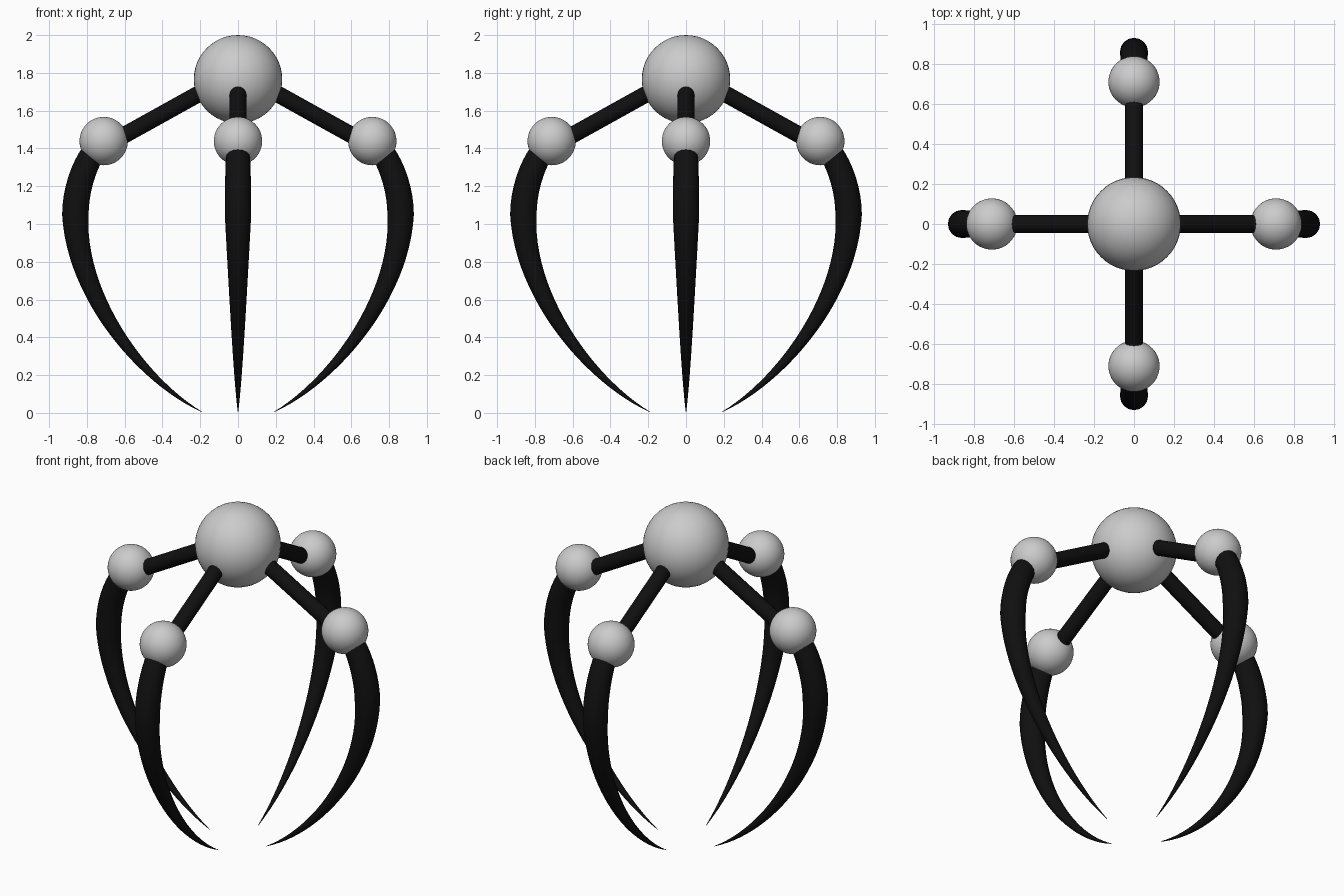
import bpy
from math import pi, atan2
from mathutils import Vector

if "Cube" in bpy.data.objects:
    bpy.data.objects.remove(bpy.data.objects["Cube"])

black = bpy.data.materials.new("black")
black.diffuse_color = (0.005, 0.005, 0.005, 1)
black.use_nodes = True
black.node_tree.nodes["Principled BSDF"].inputs["Base Color"].default_value = black.diffuse_color


def sphere(name, loc, r):
    bpy.ops.mesh.primitive_uv_sphere_add(segments=48, ring_count=24, radius=r, location=loc)
    bpy.context.object.name = name
    bpy.ops.object.shade_smooth()


def rod(name, a, b, r, turn):
    a, b = Vector(a), Vector(b)
    d = b - a
    bpy.ops.mesh.primitive_cylinder_add(vertices=16, radius=r, depth=d.length)
    ob = bpy.context.object
    ob.name = name
    mid = (a + b) / 2
    mid.rotate(Vector((0, 0, 1)).rotation_difference(Vector((0, 0, 1))))
    ob.location = (mid.x * turn[0], mid.x * turn[1], mid.z)
    ob.rotation_euler = (0, atan2(d.x, d.z), turn[2])
    ob.data.materials.append(black)
    bpy.ops.object.shade_smooth_by_angle()


# Claw path: x outward, z up, thickness, with bezier handles before and after
CLAW = [
    ((0.72, 1.43), (0.66, 1.47), (0.795, 1.37), 0.058),
    ((0.861, 1.05), (0.861, 1.20), (0.861, 0.63), 0.070),
    ((0.19, 0.004), (0.52, 0.18), (0.10, -0.04), 0.001),
]


def bezier(p0, p1, p2, p3, t):
    s = 1 - t
    return [s**3 * a + 3 * s * s * t * b + 3 * s * t * t * c + t**3 * d
            for a, b, c, d in zip(p0, p1, p2, p3)]


def claw(name, angle):
    pts = []
    for i, (a, b) in enumerate(zip(CLAW, CLAW[1:])):
        n = (10, 24)[i]
        for k in range(n + (i == 1)):
            t = k / n
            x, z = bezier(a[0], a[2], b[1], b[0], t)
            f = t if i else t * (2 - t)
            pts.append((x, z, a[3] + (b[3] - a[3]) * f))
    cu = bpy.data.curves.new(name, 'CURVE')
    cu.dimensions = '3D'
    cu.bevel_depth = 1.0
    cu.bevel_resolution = 6
    cu.use_fill_caps = True
    sp = cu.splines.new('POLY')
    sp.points.add(len(pts) - 1)
    for p, (x, z, r) in zip(sp.points, pts):
        p.co = (x, 0, z, 1)
        p.radius = r
    sp.use_smooth = True
    ob = bpy.data.objects.new(name, cu)
    bpy.context.collection.objects.link(ob)
    ob.rotation_euler.z = angle
    cu.materials.append(black)
    bpy.ops.object.select_all(action='DESELECT')
    ob.select_set(True)
    bpy.context.view_layer.objects.active = ob
    bpy.ops.object.convert(target='MESH')


# Central hub
sphere("hub_ball", (0, 0, 1.766), 0.234)

# Four arms: strut, knuckle ball and curved claw
for i, side in enumerate(("right", "back", "left", "front")):
    c, s = ((1, 0), (0, 1), (-1, 0), (0, -1))[i]
    rod(side + "_strut", (0.12, 0, 1.738), (0.68, 0, 1.427), 0.044, (c, s, i * pi / 2))
    sphere(side + "_knuckle", (0.711 * c, 0.711 * s, 1.439), 0.128)
    claw(side + "_claw", i * pi / 2)
